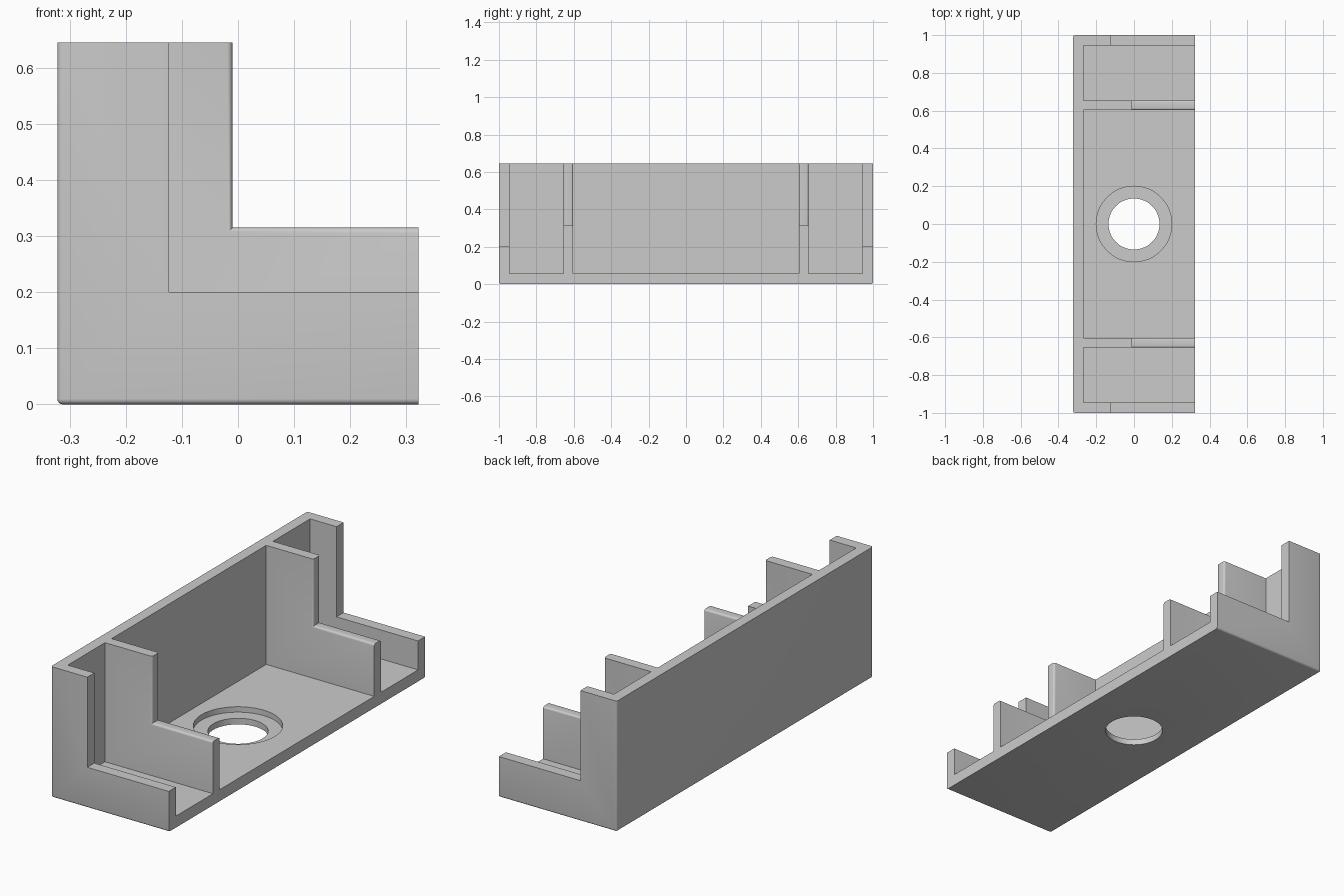
import bpy, bmesh
from mathutils import Matrix

default_cube = bpy.data.objects.get("Cube")
if default_cube:
    bpy.data.objects.remove(default_cube, do_unlink=True)

# Overall dimensions
HALF_W, HALF_L, HEIGHT = 0.322, 1.0, 0.645
WALL_X, FLOOR_Z = -0.268, 0.057

gray = bpy.data.materials.new("light gray")
gray.use_nodes = True
color = (0.6, 0.6, 0.6, 1)
gray.diffuse_color = color
gray.node_tree.nodes["Principled BSDF"].inputs["Base Color"].default_value = color


def make_object(name, bm):
    bmesh.ops.recalc_face_normals(bm, faces=bm.faces)
    mesh = bpy.data.meshes.new(name)
    bm.to_mesh(mesh)
    bm.free()
    obj = bpy.data.objects.new(name, mesh)
    bpy.context.collection.objects.link(obj)
    mesh.materials.append(gray)
    return obj


def box_mesh(x, y, z):
    bm = bmesh.new()
    bmesh.ops.create_cube(bm, size=1)
    for v in bm.verts:
        v.co = [r[0] if c < 0 else r[1] for c, r in zip(v.co, (x, y, z))]
    return bm


def cylinder_mesh(radius, z0, z1):
    bm = bmesh.new()
    bmesh.ops.create_cone(bm, cap_ends=True, segments=64, radius1=radius, radius2=radius,
                          depth=z1 - z0, matrix=Matrix.Translation((0, 0, (z0 + z1) / 2)))
    return bm


def cut(target, bm):
    cutter = make_object("cutter", bm)
    cutter.hide_render = True
    mod = target.modifiers.new("cut", "BOOLEAN")
    mod.operation, mod.solver, mod.object = "DIFFERENCE", "EXACT", cutter
    bpy.context.view_layer.objects.active = target
    bpy.ops.object.modifier_apply(modifier=mod.name)
    bpy.data.objects.remove(cutter, do_unlink=True)


def smooth(obj):
    bpy.ops.object.select_all(action="DESELECT")
    obj.select_set(True)
    bpy.context.view_layer.objects.active = obj
    bpy.ops.object.shade_smooth_by_angle(angle=0.6)


# Tray body: rounded underside and rear corners
bm = box_mesh((-HALF_W, HALF_W), (-HALF_L, HALF_L), (0, HEIGHT))


def is_rounded(edge):
    a, b = (v.co for v in edge.verts)
    at_bottom = a.z + b.z < 0.01
    at_back = a.x < 0 and b.x < 0
    at_open_side = a.x > 0 and b.x > 0
    return not at_open_side and (at_bottom or (at_back and abs(a.z - b.z) > 0.1))


bmesh.ops.bevel(bm, geom=[e for e in bm.edges if is_rounded(e)], offset=0.01,
                segments=4, profile=0.5, affect="EDGES")
tray = make_object("tray_body", bm)

# Cavity, stepped end walls, counterbore and through hole
cut(tray, box_mesh((WALL_X, 1), (-0.945, 0.945), (FLOOR_Z, 1)))
cut(tray, box_mesh((-0.123, 1), (-1.2, 1.2), (0.2, 1)))
cut(tray, cylinder_mesh(0.2, 0.03, 0.2))
cut(tray, cylinder_mesh(0.135, -0.1, 0.2))
smooth(tray)


# Stepped inner ribs with softened step edges
def make_rib(name, y0, y1):
    step_x, step_z = -0.01, 0.315
    profile = [(WALL_X, FLOOR_Z), (HALF_W, FLOOR_Z), (HALF_W, step_z),
               (step_x, step_z), (step_x, HEIGHT), (WALL_X, HEIGHT)]
    bm = bmesh.new()
    face = bm.faces.new([bm.verts.new((x, y0, z)) for x, z in profile])
    moved = bmesh.ops.extrude_face_region(bm, geom=[face])["geom"]
    bmesh.ops.translate(bm, vec=(0, y1 - y0, 0),
                        verts=[g for g in moved if isinstance(g, bmesh.types.BMVert)])
    bmesh.ops.recalc_face_normals(bm, faces=bm.faces)

    def on_step(edge):
        a, b = (v.co for v in edge.verts)
        if abs(a.y - b.y) > 0.01:
            return False
        return (all(abs(p.x - step_x) < 0.001 for p in (a, b))
                or all(abs(p.z - step_z) < 0.001 for p in (a, b)))

    bmesh.ops.bevel(bm, geom=[e for e in bm.edges if on_step(e)], offset=0.01,
                    segments=4, profile=0.5, affect="EDGES")
    smooth(make_object(name, bm))


make_rib("front_rib", -0.655, -0.603)
make_rib("rear_rib", 0.603, 0.655)
